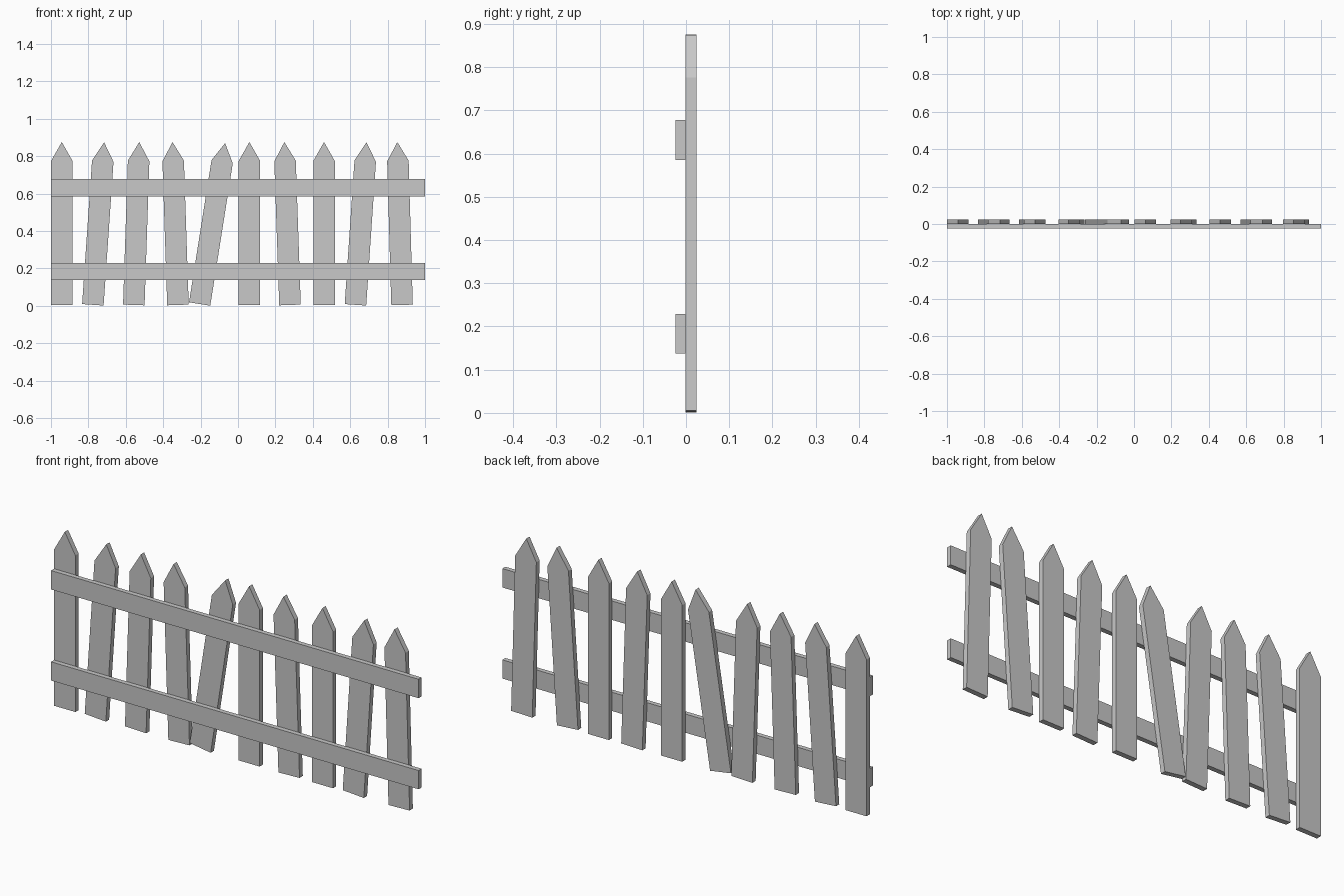
import bpy
import bmesh
import math

cube = bpy.data.objects.get("Cube")
if cube:
    bpy.data.objects.remove(cube, do_unlink=True)

GREY = (0.58, 0.58, 0.58, 1.0)
wood = bpy.data.materials.new("light_grey")
wood.use_nodes = True
wood.diffuse_color = GREY
wood.node_tree.nodes["Principled BSDF"].inputs["Base Color"].default_value = GREY


def board(name, outline, y_front, y_back):
    """Extrude an x-z outline from y_front to y_back."""
    bm = bmesh.new()
    face = bm.faces.new([bm.verts.new((x, y_front, z)) for x, z in outline])
    new = bmesh.ops.extrude_face_region(bm, geom=[face])["geom"]
    verts = [v for v in new if isinstance(v, bmesh.types.BMVert)]
    bmesh.ops.translate(bm, verts=verts, vec=(0, y_back - y_front, 0))
    bmesh.ops.recalc_face_normals(bm, faces=bm.faces)
    mesh = bpy.data.meshes.new(name)
    bm.to_mesh(mesh)
    bm.free()
    mesh.materials.append(wood)
    obj = bpy.data.objects.new(name, mesh)
    bpy.context.collection.objects.link(obj)
    return obj


DEPTH, JOINT = 0.0245, -0.001

# Horizontal rails across the front
for name, low, high in (("lower_rail", 0.137, 0.229), ("upper_rail", 0.585, 0.678)):
    board(name, [(-1, low), (1, low), (1, high), (-1, high)], -DEPTH, JOINT)

# Pointed pickets, each leaning about its middle: (foot x, tip x)
HALF_WIDTH, LENGTH, POINT, FOOT = 0.0575, 0.871, 0.101, 0.004
half = LENGTH / 2
profile = [(-HALF_WIDTH, -half), (HALF_WIDTH, -half), (HALF_WIDTH, half - POINT),
           (0, half), (-HALF_WIDTH, half - POINT)]
pickets = [(-0.942, -0.942), (-0.776, -0.716), (-0.557, -0.528), (-0.321, -0.35),
           (-0.205, -0.069), (0.061, 0.061), (0.278, 0.248), (0.46, 0.46),
           (0.628, 0.687), (0.877, 0.852)]

for i, (foot, tip) in enumerate(pickets, 1):
    picket = board(f"picket_{i}", profile, JOINT, DEPTH)
    picket.location = ((foot + tip) / 2, 0, FOOT + half)
    picket.rotation_euler.y = math.asin((tip - foot) / LENGTH)
